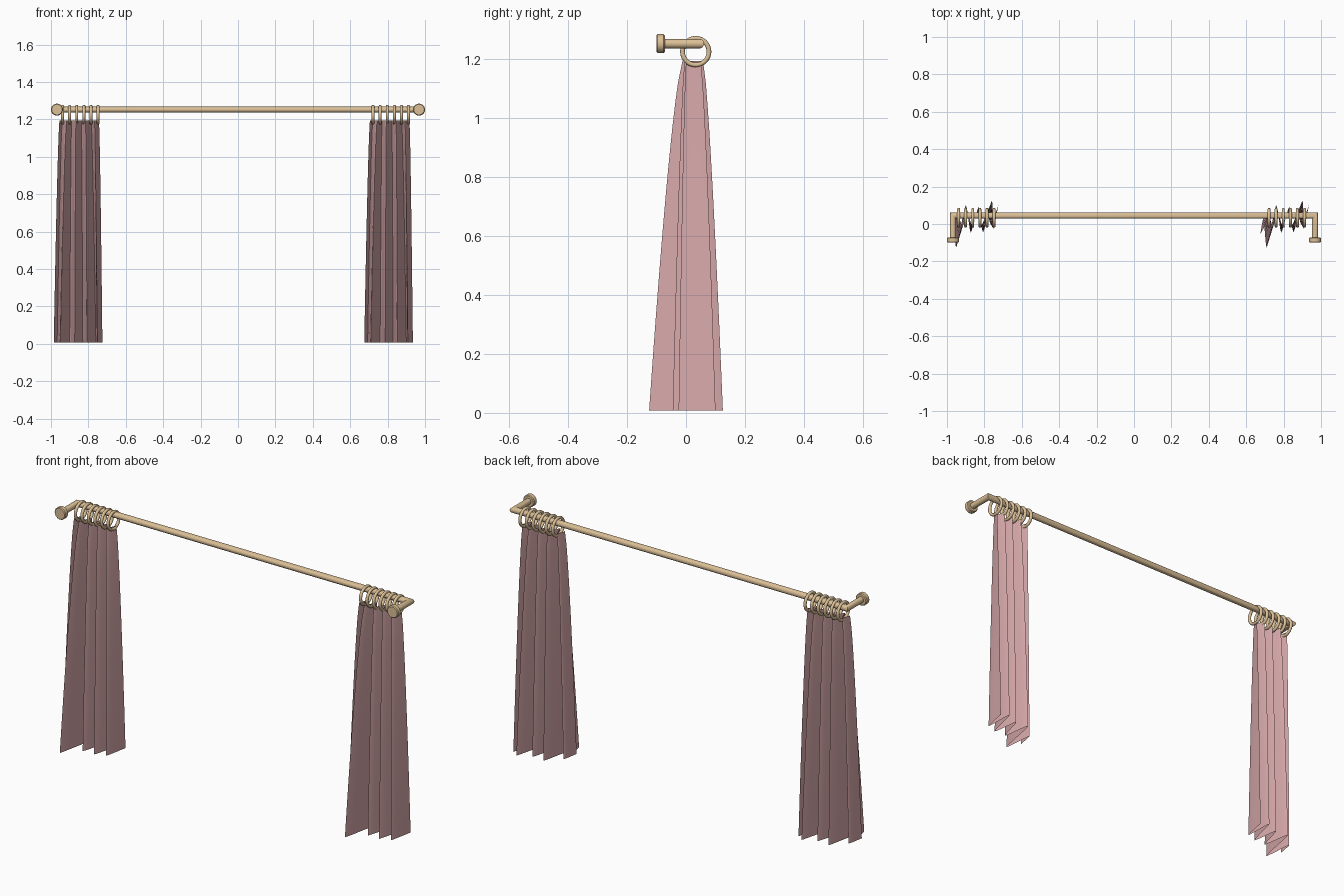
import bpy, bmesh, math
from mathutils import Vector

if "Cube" in bpy.data.objects:
    bpy.data.objects.remove(bpy.data.objects["Cube"])


def material(name, color):
    m = bpy.data.materials.new(name)
    m.diffuse_color = color
    m.use_nodes = True
    m.node_tree.nodes["Principled BSDF"].inputs["Base Color"].default_value = m.diffuse_color
    return m


BRASS = material("brass", (0.72, 0.53, 0.31, 1))
CLOTH = material("rose_cloth", (0.69, 0.40, 0.41, 1))


def finish(ob, name, mat, angle=40):
    ob.name = name
    ob.data.materials.append(mat)
    bpy.ops.object.select_all(action='DESELECT')
    ob.select_set(True)
    bpy.context.view_layer.objects.active = ob
    bpy.ops.object.shade_smooth_by_angle(angle=math.radians(angle))
    return ob


def grid_mesh(name, rows, mat, closed=False, angle=40):
    # Skins consecutive rows of points; closed rows make a capped tube
    bm = bmesh.new()
    vs = [[bm.verts.new(p) for p in r] for r in rows]
    n = len(rows[0])
    for a, b in zip(vs, vs[1:]):
        for i in range(n if closed else n - 1):
            j = (i + 1) % n
            bm.faces.new((a[i], a[j], b[j], b[i]))
    if closed:
        bm.faces.new(vs[0])
        bm.faces.new(vs[-1])
    bmesh.ops.recalc_face_normals(bm, faces=bm.faces)
    me = bpy.data.meshes.new(name)
    bm.to_mesh(me)
    bm.free()
    ob = bpy.data.objects.new(name, me)
    bpy.context.collection.objects.link(ob)
    return finish(ob, name, mat, angle)


def spline(pts, steps=6):
    # Smooth path through the given 2D points
    p = [Vector(q) for q in pts]
    p = [p[0]] + p + [p[-1]]
    out = []
    for a, b, c, d in zip(p, p[1:], p[2:], p[3:]):
        for k in range(steps):
            t = k / steps
            m1, m2 = (c - a) * 0.3, (d - b) * 0.3
            out.append(b * (2*t**3 - 3*t*t + 1) + m1 * (t**3 - 2*t*t + t)
                       + c * (3*t*t - 2*t**3) + m2 * (t**3 - t*t))
    return out + [p[-1]]


ROD_Z, ROD_Y, ROD_R, END_X = 1.252, 0.045, 0.016, 0.968

# Rod with mitred returns to the wall
stations = [((-END_X, -0.09), (1, 0)), ((-END_X, ROD_Y), (1, -1)),
            ((END_X, ROD_Y), (-1, -1)), ((END_X, -0.09), (-1, 0))]
rows = []
for (x, y), (dx, dy) in stations:
    rows.append([(x + dx * ROD_R * math.cos(a), y + dy * ROD_R * math.cos(a),
                  ROD_Z + ROD_R * math.sin(a))
                 for a in (2 * math.pi * i / 24 for i in range(24))])
grid_mesh("curtain_rod", rows, BRASS, closed=True)

# Wall flanges with softened rims
profile = [(-0.100, 0.028), (-0.096, 0.032), (-0.076, 0.032), (-0.072, 0.028)]
for side, s in (("left", -1), ("right", 1)):
    rows = [[(s * END_X + r * math.cos(a), y, ROD_Z + r * math.sin(a))
             for a in (2 * math.pi * i / 32 for i in range(32))]
            for y, r in profile]
    grid_mesh("wall_flange_" + side, rows, BRASS, closed=True)

# Pleat lines at hem and heading, relative to the curtain centre
hem = [(-0.130, -0.055), (-0.112, 0.030), (-0.095, -0.125), (-0.045, 0.100),
       (-0.018, -0.045), (0.025, 0.092), (0.048, -0.045), (0.095, 0.125),
       (0.103, -0.025), (0.130, 0.100)]
heading = [(-0.100, 0.000), (-0.085, 0.045), (-0.062, -0.012), (-0.035, 0.055),
           (-0.012, -0.005), (0.018, 0.055), (0.040, -0.005), (0.070, 0.058),
           (0.088, 0.000), (0.112, 0.050)]
hem_path, head_path = spline(hem), spline(heading)

for side, cx in (("left", -0.855), ("right", 0.805)):
    # Curtain sheet flaring from heading to hem
    rows = []
    for k in range(17):
        t = k / 16
        f = t ** 0.72
        z = 1.193 + (0.008 - 1.193) * t
        rows.append([(cx + p.x, p.y, z) for p in
                     (a.lerp(b, f) for a, b in zip(head_path, hem_path))])
    grid_mesh("curtain_" + side, rows, CLOTH, angle=70)
    # Hanging rings
    for i in range(6):
        bpy.ops.mesh.primitive_torus_add(
            major_segments=32, minor_segments=10,
            major_radius=0.045, minor_radius=0.008,
            location=(cx - 0.083 + i * 0.038, 0.033, 1.225),
            rotation=(0, math.pi / 2, 0))
        finish(bpy.context.object, f"ring_{side}_{i + 1}", BRASS)
